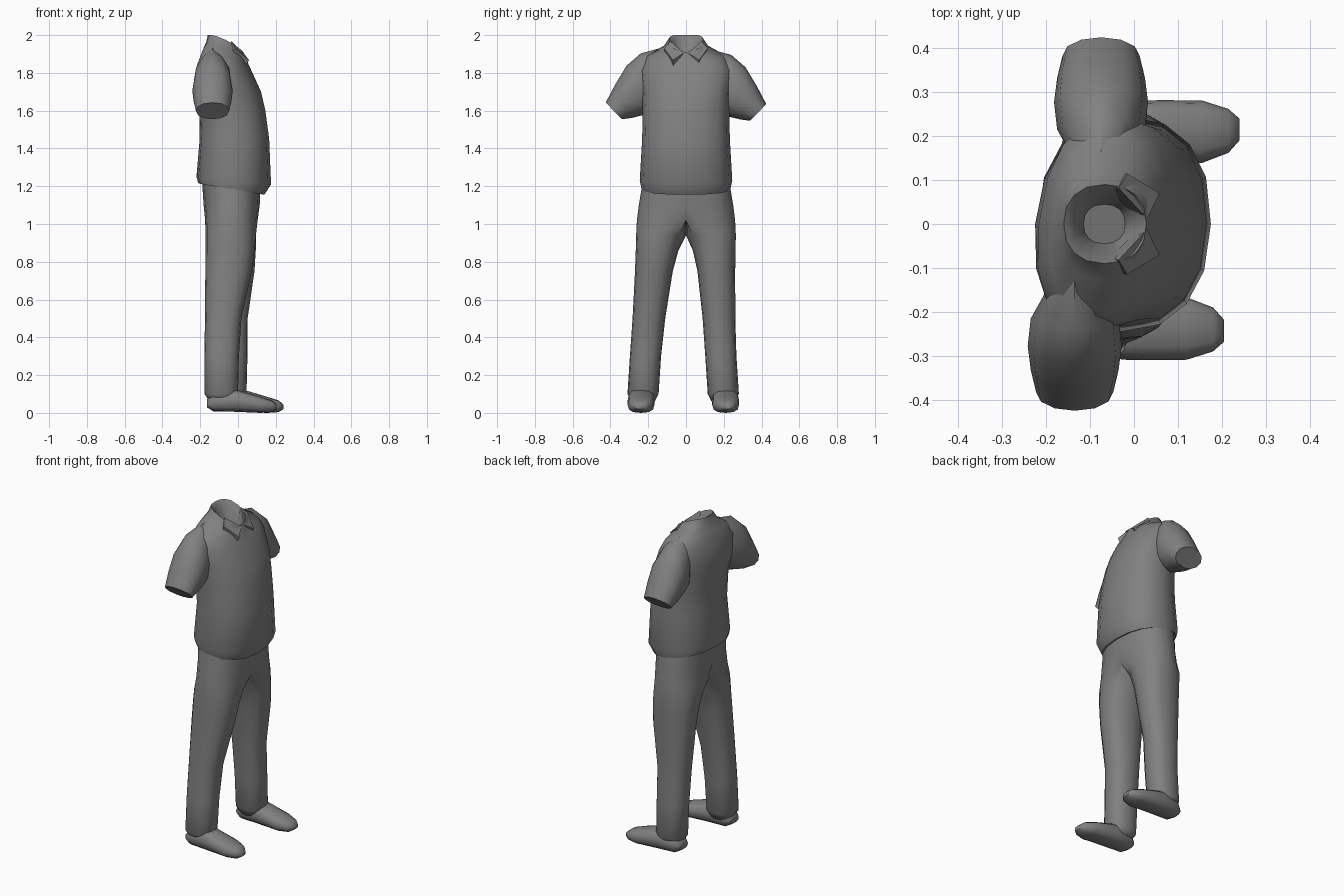
import bpy, bmesh, math
from mathutils import Vector

if "Cube" in bpy.data.objects:
    bpy.data.objects.remove(bpy.data.objects["Cube"])

CLOTH = bpy.data.materials.new("dark_grey")
CLOTH.diffuse_color = (.22, .22, .22, 1)
CLOTH.use_nodes = True
CLOTH.node_tree.nodes["Principled BSDF"].inputs["Base Color"].default_value = CLOTH.diffuse_color


def ring(c, u, v, n=12, p=2.3):
    """Closed superellipse loop around c with half-axes u and v."""
    c, u, v = Vector(c), Vector(u), Vector(v)
    pts = []
    for i in range(n):
        a = 2 * math.pi * i / n
        ca, sa = math.cos(a), math.sin(a)
        pts.append(c + u * math.copysign(abs(ca) ** (2 / p), ca)
                   + v * math.copysign(abs(sa) ** (2 / p), sa))
    return pts


def add_loft(bm, rings):
    loops = [[bm.verts.new(q) for q in r] for r in rings]
    n = len(loops[0])
    for a, b in zip(loops, loops[1:]):
        for i in range(n):
            j = (i + 1) % n
            bm.faces.new((a[i], a[j], b[j], b[i]))
    bm.faces.new(loops[0][::-1])
    bm.faces.new(loops[-1])


def finish(name, bm, angle=50):
    bmesh.ops.recalc_face_normals(bm, faces=bm.faces[:])
    me = bpy.data.meshes.new(name)
    bm.to_mesh(me)
    bm.free()
    me.materials.append(CLOTH)
    ob = bpy.data.objects.new(name, me)
    bpy.context.collection.objects.link(ob)
    bpy.ops.object.select_all(action='DESELECT')
    ob.select_set(True)
    bpy.context.view_layer.objects.active = ob
    bpy.ops.object.shade_smooth_by_angle(angle=math.radians(angle))
    return ob


# Shirt body with collar and neck hole:
# z back, z front, x back, x front, half width, yaw, side lift
TORSO = [
    (1.21, 1.18, -.17, .10, .20, 0, 0),
    (1.215, 1.155, -.21, .14, .235, .02, 0),
    (1.25, 1.21, -.22, .175, .245, .02, 0),
    (1.45, 1.45, -.203, .165, .232, .02, 0),
    (1.60, 1.60, -.205, .145, .230, .05, 0),
    (1.72, 1.70, -.225, .122, .235, .09, 0),
    (1.84, 1.80, -.217, .075, .245, .10, 0),
    (1.92, 1.86, -.187, .047, .205, .10, 0),
    (1.965, 1.89, -.168, .036, .125, .06, 0),
    (2.0, 1.91, -.16, .028, .09, 0, .02),
    (1.985, 1.89, -.138, .002, .07, 0, .01),
    (1.88, 1.84, -.115, -.02, .045, 0, 0),
]
bm = bmesh.new()
rings = []
for zb, zf, xb, xf, w, yaw, lift in TORSO:
    r = ring(((xb + xf) / 2, 0, (zb + zf) / 2),
             ((xf - xb) / 2, 0, (zf - zb) / 2), (yaw * w, w, 0), 16)
    rings.append([(q.x, q.y, q.z + lift * (q.y / w) ** 2) for q in r])
add_loft(bm, rings)
finish("shirt_body", bm)

# Sleeves: upper edge (y, z), lower edge (y, z), half depth in x
SLEEVE = [
    (.13, 1.925, .12, 1.64, .05),
    (.24, 1.895, .19, 1.58, .10),
    (.315, 1.83, .24, 1.565, .107),
    (.375, 1.73, .29, 1.553, .10),
    (.425, 1.635, .34, 1.547, .088),
    (.40, 1.61, .36, 1.568, .055),
]
for s, side in ((1, "left"), (-1, "right")):
    bm = bmesh.new()
    dz = .008 if s < 0 else 0
    add_loft(bm, [ring((-.105 + .03 * s, s * (a + c) / 2, (b + d) / 2 + dz),
                       (h, 0, 0), (0, s * (a - c) / 2, (b - d) / 2), 12, 2.1)
                  for a, b, c, d, h in SLEEVE])
    finish(side + "_sleeve", bm)

# Collar points
for s, side in ((1, "left"), (-1, "right")):
    bm = bmesh.new()
    outer = [(.03, s * .012, 1.905), (.058, s * .07, 1.868),
             (-.015, s * .115, 1.93), (-.035, s * .082, 1.968)]
    lower = [(x - .02, y * .95, z - .04) for x, y, z in outer]
    add_loft(bm, [lower, outer])
    finish(side + "_collar_point", bm, 60)

# Trousers: z, outer y, inner y, x back, x front; clamped at the centre seam
LEG = [
    (.06, .285, .165, -.15, -.02),
    (.10, .31, .145, -.178, .0),
    (.30, .297, .132, -.178, .005),
    (.50, .283, .110, -.175, .018),
    (.75, .270, .070, -.173, .073),
    (.86, .266, .040, -.172, .088),
    (.94, .264, .0, -.172, .095),
    (1.02, .260, -.16, -.174, .104),
    (1.10, .250, -.25, -.182, .115),
    (1.22, .230, -.23, -.19, .12),
]
bm = bmesh.new()
for s in (1, -1):
    rings = []
    for z, yo, yi, xb, xf in LEG:
        k = max(0, min(1, (.94 - z) / .6)) if s > 0 else 0
        r = ring(((xb + xf) / 2 + .045 * k, (yo + yi) / 2 - .03 * k, z),
                 ((xf - xb) / 2, 0, 0), (0, (yo - yi) / 2, 0), 16)
        rings.append([(q.x, s * max(q.y, 0), q.z) for q in r])
    add_loft(bm, rings)
bmesh.ops.delete(bm, geom=[f for f in bm.faces if all(abs(v.co.y) < 1e-5 for v in f.verts)],
                 context='FACES_ONLY')
bmesh.ops.remove_doubles(bm, verts=bm.verts[:], dist=.004)
finish("trousers", bm, 70)

# Shoes: x, centre y, half width, bottom z, top z
SHOE = [
    (-.165, .235, .04, .03, .07),
    (-.13, .235, .062, .008, .11),
    (-.02, .237, .072, .006, .125),
    (.03, .238, .072, .004, .112),
    (.12, .238, .071, .0, .085),
    (.18, .240, .050, .004, .066),
    (.205, .243, .025, .02, .045),
]
for s, side in ((1, "left"), (-1, "right")):
    bm = bmesh.new()
    dx, dy = (.035, -.028) if s > 0 else (0, 0)
    add_loft(bm, [ring((x + dx, s * (y + dy), (a + b) / 2),
                       (0, w, 0), (0, 0, (b - a) / 2), 12, 2.6)
                  for x, y, w, a, b in SHOE])
    finish(side + "_shoe", bm)
